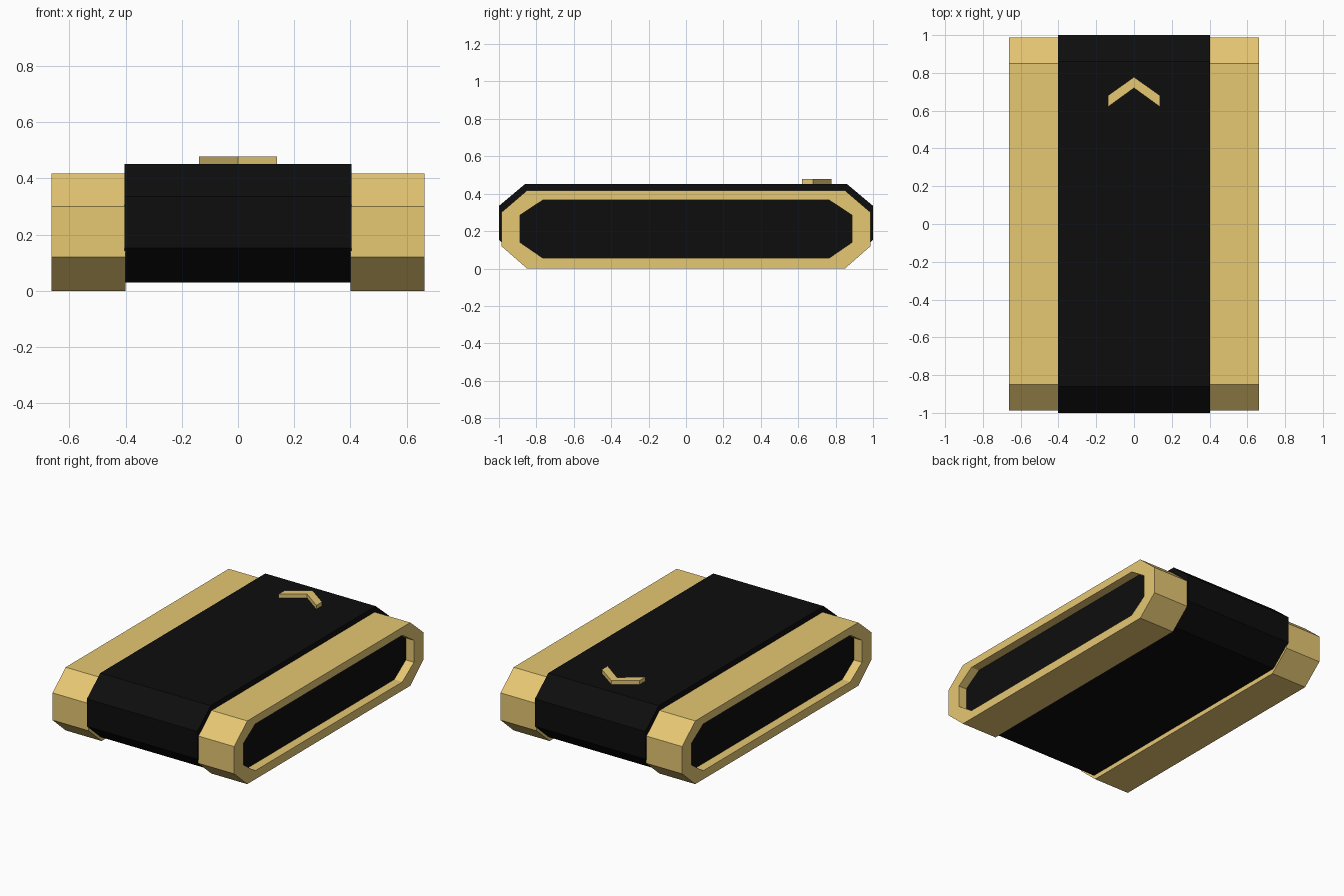
import bpy, bmesh

if "Cube" in bpy.data.objects:
    bpy.data.objects.remove(bpy.data.objects["Cube"])


def material(name, color):
    m = bpy.data.materials.new(name)
    m.diffuse_color = (*color, 1)
    m.use_nodes = True
    m.node_tree.nodes["Principled BSDF"].inputs["Base Color"].default_value = m.diffuse_color
    return m


gold = material("gold", (0.79, 0.57, 0.17))
black = material("black", (0.004, 0.004, 0.004))


def octagon(end, flat, z0, z1, z2, z3):
    """Chamfered side profile in y, z."""
    return [(-flat, z0), (flat, z0), (end, z1), (end, z2),
            (flat, z3), (-flat, z3), (-end, z2), (-end, z1)]


def loft(name, rings, mat, mirror=False):
    """Join matching 3D outlines in order and cap both ends."""
    bm = bmesh.new()
    loops = [[bm.verts.new(p) for p in ring] for ring in rings]
    n = len(loops[0])
    for a, b in zip(loops, loops[1:]):
        for i in range(n):
            j = (i + 1) % n
            bm.faces.new((a[i], a[j], b[j], b[i]))
    bm.faces.new(loops[0][::-1])
    bm.faces.new(loops[-1])
    bmesh.ops.recalc_face_normals(bm, faces=bm.faces)
    me = bpy.data.meshes.new(name)
    bm.to_mesh(me)
    bm.free()
    me.materials.append(mat)
    ob = bpy.data.objects.new(name, me)
    bpy.context.collection.objects.link(ob)
    if mirror:
        ob.modifiers.new("mirror", 'MIRROR')
    return ob


def at_x(x, profile):
    return [(x, y, z) for y, z in profile]


# Central body
body = octagon(1.0, 0.86, 0.03, 0.153, 0.335, 0.452)
loft("body", [at_x(-0.403, body), at_x(0.403, body)], black)

# Side tracks with recessed outer faces
outer = octagon(0.987, 0.85, 0.0, 0.12, 0.30, 0.417)
inner = octagon(0.888, 0.767, 0.057, 0.14, 0.285, 0.365)
loft("side_track", [at_x(0.40, outer), at_x(0.663, outer),
                    at_x(0.663, inner), at_x(0.600, inner)], gold, True)

# Dark panels at the bottom of the recesses
loft("side_panel", [at_x(0.598, inner), at_x(0.604, inner)], black, True)

# Raised direction chevron on top
chevron = [(-0.138, 0.62), (0, 0.72), (0.138, 0.62),
           (0.138, 0.68), (0, 0.778), (-0.138, 0.68)]
loft("direction_arrow", [[(x, y, z) for x, y in chevron]
                         for z in (0.448, 0.478)], gold)
